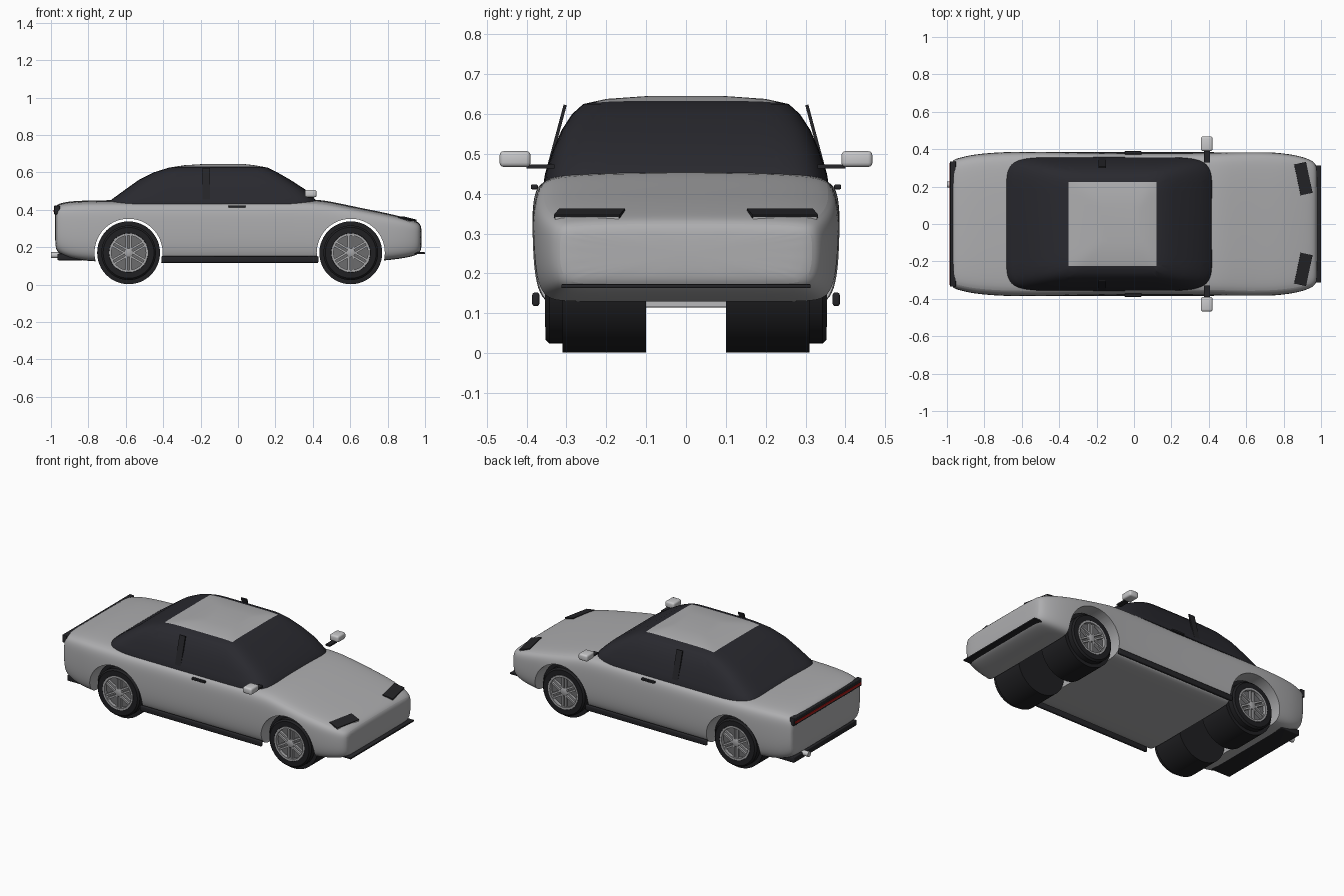
import bpy, bmesh
from math import cos, sin, pi, radians, copysign
from mathutils import Matrix, Vector

if "Cube" in bpy.data.objects:
    bpy.data.objects.remove(bpy.data.objects["Cube"])


def material(name, r, g, b):
    m = bpy.data.materials.new(name)
    m.use_nodes = True
    m.diffuse_color = (r, g, b, 1)
    m.node_tree.nodes["Principled BSDF"].inputs["Base Color"].default_value = (r, g, b, 1)
    return m


paint = material("silver paint", .42, .42, .43)
chrome = material("bright metal", .58, .58, .59)
alloy = material("wheel alloy", .38, .38, .39)
disc = material("brake grey", .15, .15, .155)
glass = material("tinted glass", .022, .022, .028)
trim = material("black trim", .018, .018, .021)
rubber = material("rubber", .014, .014, .016)
red = material("tail red", .45, .012, .01)


def finish(name, bm, *mats, smooth=35):
    bmesh.ops.recalc_face_normals(bm, faces=bm.faces)
    mesh = bpy.data.meshes.new(name)
    bm.to_mesh(mesh)
    bm.free()
    for m in mats:
        mesh.materials.append(m)
    ob = bpy.data.objects.new(name, mesh)
    bpy.context.collection.objects.link(ob)
    shade(ob, smooth)
    return ob


def shade(ob, angle=35):
    bpy.ops.object.select_all(action='DESELECT')
    ob.select_set(True)
    bpy.context.view_layer.objects.active = ob
    bpy.ops.object.shade_smooth_by_angle(angle=radians(angle))


def apply_modifier(ob, kind, **settings):
    mod = ob.modifiers.new(kind, kind)
    for key, value in settings.items():
        setattr(mod, key, value)
    bpy.context.view_layer.objects.active = ob
    bpy.ops.object.modifier_apply(modifier=mod.name)


def loft(rings):
    """Skin closed rings of equal length and cap both ends."""
    bm = bmesh.new()
    rows = [[bm.verts.new(p) for p in ring] for ring in rings]
    n = len(rows[0])
    for a, b in zip(rows, rows[1:]):
        for i in range(n):
            j = (i + 1) % n
            bm.faces.new((a[i], a[j], b[j], b[i]))
    bm.faces.new(rows[0][::-1])
    bm.faces.new(rows[-1])
    return bm


def box(name, lo, hi, mat, bevel=0.0, turn=None):
    lo, hi = Vector(lo), Vector(hi)
    bm = bmesh.new()
    bmesh.ops.create_cube(bm, size=1)
    bmesh.ops.scale(bm, vec=hi - lo, verts=bm.verts)
    if bevel:
        bmesh.ops.bevel(bm, geom=bm.edges[:], offset=bevel, segments=3,
                        profile=.5, affect='EDGES')
    if turn:
        bmesh.ops.transform(bm, matrix=turn, verts=bm.verts)
    bmesh.ops.translate(bm, vec=(lo + hi) / 2, verts=bm.verts)
    return finish(name, bm, mat)


def lathe(name, profile, mat, x, z, side, sides=48):
    """Revolve (y, radius) points about an axle along y."""
    rings = [[(x + r * cos(2 * pi * i / sides), side * y, z + r * sin(2 * pi * i / sides))
              for i in range(sides)] for y, r in profile]
    return finish(name, loft(rings), mat)


# Body shell: one rounded half section scaled along the length
section = [(.4, 0), (.82, 0), (.91, .03), (.97, .12), (1, .35), (1, .7),
           (.985, .85), (.94, .94), (.8, .98), (.4, 1)]
stations = [  # x, half width, bottom, top
    (-.979, .325, .2, .413), (-.965, .345, .172, .43), (-.93, .355, .15, .441),
    (-.85, .375, .128, .45), (-.65, .389, .118, .452), (-.4, .384, .115, .452),
    (0, .378, .115, .452), (.4, .38, .115, .46), (.5, .384, .117, .444),
    (.65, .388, .12, .411), (.78, .381, .128, .386), (.88, .366, .14, .362),
    (.95, .342, .155, .342), (.974, .32, .172, .326), (.982, .28, .2, .3)]
rings = []
for x, w, lo, hi in stations:
    half = [(x, w * u, lo + (hi - lo) * v) for u, v in section]
    rings.append(half + [(px, -py, pz) for px, py, pz in reversed(half)])
body = finish("body_shell", loft(rings), paint)
apply_modifier(body, 'SUBSURF', levels=2)

# Wheel arches
AXLES = {"rear": -.585, "front": .603}
WHEEL_Z = .17
for end, x in AXLES.items():
    cutter = lathe("arch_cutter", [(-.6, .182), (.6, .182)], paint, x, WHEEL_Z, 1, 64)
    cutter.hide_render = True
    apply_modifier(body, 'BOOLEAN', operation='DIFFERENCE', object=cutter, solver='EXACT')
    bpy.data.objects.remove(cutter)
body.data.materials.clear()
body.data.materials.append(paint)
shade(body, 32)

# Glasshouse with painted roof panel
levels = [  # z, rear x, front x, half width
    (.43, -.695, .428, .357), (.45, -.682, .418, .354), (.47, -.655, .4, .347),
    (.51, -.6, .357, .334), (.56, -.53, .28, .312), (.6, -.45, .21, .286),
    (.625, -.37, .16, .258), (.638, -.29, .09, .2), (.645, -.18, .03, .1)]


def power(v, e=.25):
    return copysign(abs(v) ** e, v)


rings = []
for z, back, front, w in levels:
    cx, rx = (front + back) / 2, (front - back) / 2
    rings.append([(cx + rx * power(cos(a)), w * power(sin(a)), z)
                  for a in (2 * pi * i / 64 for i in range(64))])
bm = loft(rings)
BACK, FRONT, HALF = -.35, .12, .225
for co, no in (((BACK, 0, 0), (1, 0, 0)), ((FRONT, 0, 0), (1, 0, 0)),
               ((0, HALF, 0), (0, 1, 0)), ((0, -HALF, 0), (0, 1, 0))):
    bmesh.ops.bisect_plane(bm, geom=bm.verts[:] + bm.edges[:] + bm.faces[:],
                           plane_co=co, plane_no=no)
for f in bm.faces:
    c = f.calc_center_median()
    if c.z > .58 and BACK < c.x < FRONT and abs(c.y) < HALF:
        f.material_index = 1
finish("glasshouse", bm, glass, paint, smooth=40)

# Wheels
for end, x in AXLES.items():
    for label, s in (("left", 1), ("right", -1)):
        tag = f"{end}_{label}"
        lathe(f"tyre_{tag}", [(.1, .168), (.31, .168), (.31, .146), (.343, .146), (.353, .136),
                              (.353, .105), (.33, .1)], rubber, x, WHEEL_Z, s)
        lathe(f"brake_disc_{tag}", [(.325, .098), (.333, .098)], disc, x, WHEEL_Z, s)
        bm = bmesh.new()
        for k in range(6):
            for offset in (-.011, .011):
                spoke = bmesh.ops.create_cube(bm, size=1)["verts"]
                bmesh.ops.scale(bm, vec=(.085, .014, .011), verts=spoke)
                bmesh.ops.translate(bm, vec=(.053, 0, offset), verts=spoke)
                bmesh.ops.rotate(bm, matrix=Matrix.Rotation(k * pi / 3 + pi / 6, 3, 'Y'), verts=spoke)
        bmesh.ops.translate(bm, vec=(x, s * .34, WHEEL_Z), verts=bm.verts)
        finish(f"spokes_{tag}", bm, alloy)
        lathe(f"hub_{tag}", [(.33, .024), (.347, .024), (.35, .018)], alloy, x, WHEEL_Z, s, 24)
        bm = bmesh.new()
        rim = [(.33, .104), (.354, .104), (.354, .092), (.33, .092)]
        rows = [[bm.verts.new((x + r * cos(i * pi / 24), s * y, WHEEL_Z + r * sin(i * pi / 24)))
                 for y, r in rim] for i in range(48)]
        for i, a in enumerate(rows):
            b = rows[(i + 1) % 48]
            for k in range(4):
                bm.faces.new((a[k], a[k - 1], b[k - 1], b[k]))
        finish(f"rim_{tag}", bm, alloy)

# Paired side details
for label, s in (("left", 1), ("right", -1)):
    def pair(name, x, y, z, mat, bevel=0.0, turn=None):
        y = sorted((s * y[0], s * y[1]))
        box(f"{name}_{label}", (x[0], y[0], z[0]), (x[1], y[1], z[1]), mat, bevel, turn)

    pair("side_skirt", (-.41, .43), (.368, .386), (.118, .152), trim, .006)
    pair("door_handle", (-.05, .04), (.372, .389), (.411, .423), trim, .003)
    pair("mirror_stalk", (.375, .405), (.33, .4), (.463, .473), trim)
    pair("mirror_housing", (.357, .42), (.39, .468), (.467, .507), chrome, .011)
    pair("door_pillar", (-.19, -.15), (.322, .33), (.45, .626), trim, 0,
         Matrix.Rotation(s * radians(15), 4, 'X'))
    tilt = Matrix.Rotation(s * radians(12), 4, 'Z') @ Matrix.Rotation(radians(14), 4, 'Y')
    pair("headlight_housing", (.875, .937), (.16, .325), (.329, .349), chrome, .003, tilt)
    pair("headlight_cover", (.872, .938), (.158, .327), (.347, .355), trim, 0, tilt)

# Nose and tail trim
box("front_splitter", (.89, -.313, .163), (1, .313, .173), trim, .003)
box("rear_diffuser", (-.965, -.31, .13), (-.83, .31, .165), trim, .005)
box("tail_light_band", (-.983, -.335, .375), (-.952, .335, .422), trim, .004)
box("tail_light_strip", (-.987, -.325, .388), (-.98, .325, .4), red)
bm = bmesh.new()
bmesh.ops.create_cone(bm, cap_ends=True, segments=24, radius1=.016, radius2=.016, depth=.1,
                      matrix=Matrix.Translation((-.95, .21, .157)) @ Matrix.Rotation(pi / 2, 4, 'Y'))
finish("exhaust_pipe", bm, chrome)
